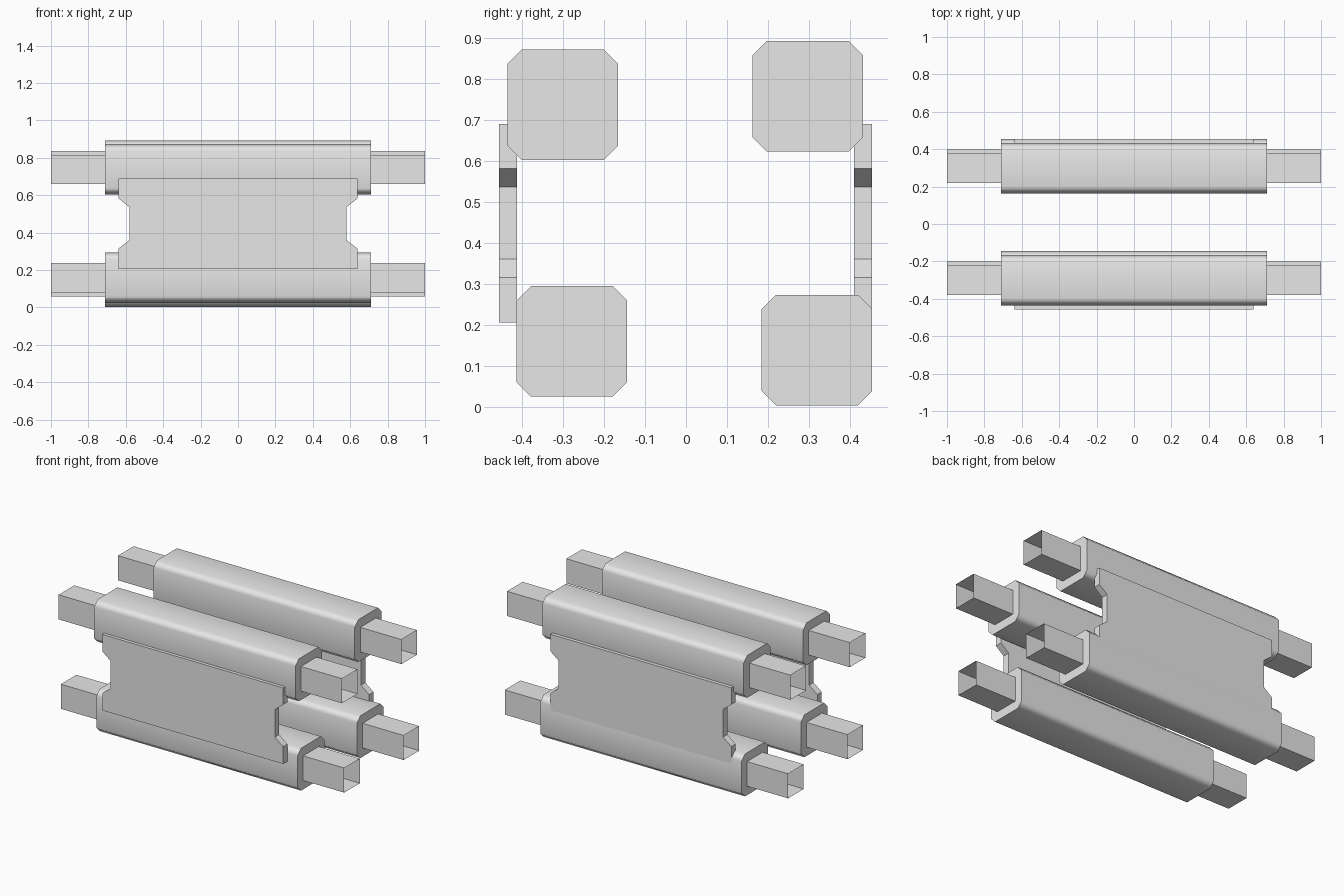
import bpy
import bmesh
from math import radians

cube = bpy.data.objects.get("Cube")
if cube:
    bpy.data.objects.remove(cube, do_unlink=True)

# Single grey material
grey = bpy.data.materials.new("light_grey")
grey.use_nodes = True
colour = (0.8, 0.8, 0.8, 1)
grey.diffuse_color = colour
grey.node_tree.nodes["Principled BSDF"].inputs["Base Color"].default_value = colour


def extrude(name, profile, offset, capped=True):
    """Sweep a closed profile by an offset vector, with or without end caps."""
    bm = bmesh.new()
    start = [bm.verts.new(p) for p in profile]
    end = [bm.verts.new([a + b for a, b in zip(p, offset)]) for p in profile]
    n = len(profile)
    for i in range(n):
        j = (i + 1) % n
        bm.faces.new((start[i], start[j], end[j], end[i]))
    if capped:
        bm.faces.new(start[::-1])
        bm.faces.new(end)
    bmesh.ops.recalc_face_normals(bm, faces=bm.faces)
    mesh = bpy.data.meshes.new(name)
    bm.to_mesh(mesh)
    bm.free()
    mesh.materials.append(grey)
    obj = bpy.data.objects.new(name, mesh)
    bpy.context.collection.objects.link(obj)
    return obj


def soften(obj):
    """Round the shading of the chamfers while the broad faces stay flat."""
    bpy.ops.object.select_all(action='DESELECT')
    obj.select_set(True)
    bpy.context.view_layer.objects.active = obj
    bpy.ops.object.shade_smooth_by_angle(angle=radians(60))
    obj.modifiers.new("weighted_normals", 'WEIGHTED_NORMAL').keep_sharp = True


BAR_END, BAR_HALF, CHAMFER = 0.71, 0.135, 0.035
TUBE_HALF = 0.0785
bars = {
    "upper_front": (-0.301, 0.7375),
    "upper_back": (0.2975, 0.7585),
    "lower_front": (-0.279, 0.159),
    "lower_back": (0.32, 0.138),
}

# Chamfered bars, each with an open square tube running through it
for name, (y, z) in bars.items():
    h, c = BAR_HALF, BAR_HALF - CHAMFER
    octagon = [(h, -c), (h, c), (c, h), (-c, h), (-h, c), (-h, -c), (-c, -h), (c, -h)]
    bar = extrude(name + "_bar", [(-BAR_END, y + a, z + b) for a, b in octagon],
                  (2 * BAR_END, 0, 0))
    soften(bar)
    t = TUBE_HALF
    square = [(t, -t), (t, t), (-t, t), (-t, -t)]
    extrude(name + "_tube", [(-1, y + a, z + b) for a, b in square], (2, 0, 0), capped=False)

# Notched side plates joining upper and lower bars
edge = [(0.638, 0.205), (0.638, 0.315), (0.58, 0.36),
        (0.58, 0.536), (0.638, 0.582), (0.638, 0.69)]
outline = edge + [(-x, z) for x, z in reversed(edge)]
for name, y in (("front_plate", -0.457), ("back_plate", 0.411)):
    extrude(name, [(x, y, z) for x, z in outline], (0, 0.044, 0))
